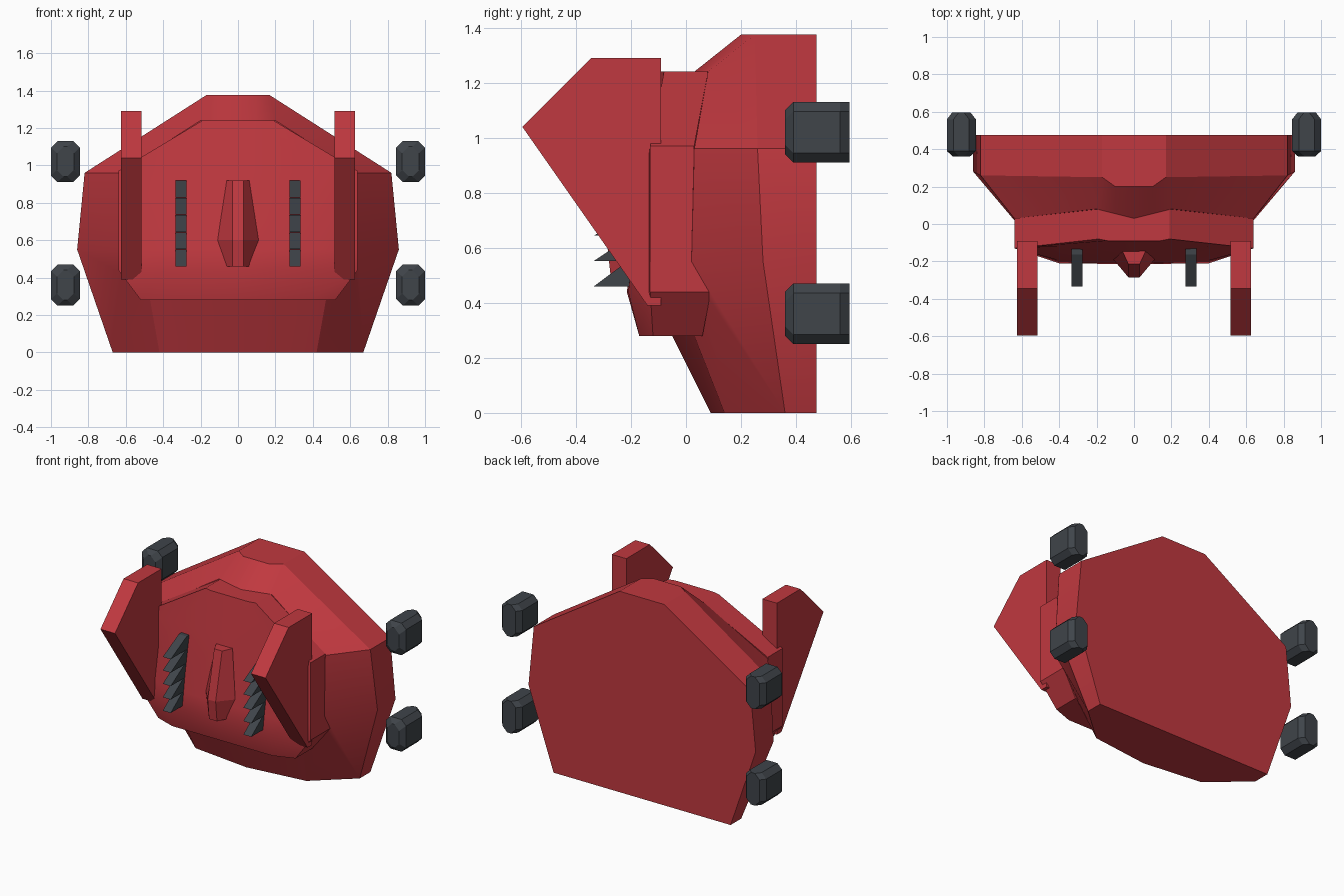
import bpy, bmesh, math

if "Cube" in bpy.data.objects:
    bpy.data.objects.remove(bpy.data.objects["Cube"], do_unlink=True)


def make_material(name, colour):
    mat = bpy.data.materials.new(name)
    mat.use_nodes = True
    mat.diffuse_color = (*colour, 1)
    mat.node_tree.nodes["Principled BSDF"].inputs["Base Color"].default_value = (*colour, 1)
    return mat


red = make_material("red_armour", (.53, .04, .05))
grey = make_material("dark_grey", (.05, .058, .068))


def loft(name, rings, mat, smooth=None):
    """Bridge closed rings of equal length and cap both ends."""
    bm = bmesh.new()
    loops = [[bm.verts.new(p) for p in ring] for ring in rings]
    count = len(loops[0])
    for a, b in zip(loops, loops[1:]):
        for i in range(count):
            j = (i + 1) % count
            bm.faces.new((a[i], a[j], b[j], b[i]))
    bm.faces.new(loops[0])
    bm.faces.new(loops[-1])
    bmesh.ops.recalc_face_normals(bm, faces=bm.faces)
    mesh = bpy.data.meshes.new(name)
    bm.to_mesh(mesh)
    bm.free()
    mesh.materials.append(mat)
    obj = bpy.data.objects.new(name, mesh)
    bpy.context.collection.objects.link(obj)
    if smooth:
        bpy.ops.object.select_all(action='DESELECT')
        obj.select_set(True)
        bpy.context.view_layer.objects.active = obj
        bpy.ops.object.shade_smooth_by_angle(angle=math.radians(smooth))
    return obj


def mirrored(half):
    """Complete a half ring whose first and last points lie on x = 0."""
    return half + [(-x, y, z) for x, y, z in reversed(half[1:-1])]


def extrude_x(name, profile, x, width, mat):
    """Prism with a (y, z) profile, centred on x."""
    rings = [[(x + s * width / 2, y, z) for y, z in profile] for s in (-1, 1)]
    return loft(name, rings, mat)


# Main shell: flat back outline, widest outline, front outline
widest = [(0, .09, 0), (.42, .14, 0), (.67, .36, 0), (.86, .28, .55),
          (.82, .26, .96), (.17, .25, 1.375), (.1, .2, 1.375), (0, .2, 1.375)]
back = [(x, .475, z) for x, y, z in widest]
front = [(0, -.05, .28), (.47, .03, .28), (.62, .08, .42), (.64, .02, .55),
         (.64, .03, .96), (.2, .08, 1.24), (.1, .055, 1.24), (0, .03, 1.24)]
loft("main_shell", [mirrored(r) for r in (back, widest, front)], red, 25)

# Front panel: stacked horizontal sections
sections = {
    .28: [(0, -.17), (.38, -.17), (.52, -.12), (.52, .06), (.3, .06), (0, .06)],
    .44: [(0, -.215), (.4, -.21), (.64, -.13), (.64, .09), (.36, .09), (0, .09)],
    .55: [(0, -.2), (.4, -.195), (.64, -.13), (.64, .02), (.36, .02), (0, .02)],
    .97: [(0, -.14), (.4, -.12), (.64, -.13), (.64, .03), (.36, .03), (0, .03)],
    1.24: [(0, -.09), (.14, -.09), (.19, -.08), (.19, .08), (.1, .055), (0, .03)],
}
loft("front_panel",
     [mirrored([(x, y, z) for x, y in pts]) for z, pts in sections.items()], red, 25)

# Centre ridge: height, ridge depth, base half width, base depth
ridge = [(.92, -.215, .06, -.12), (.6, -.285, .11, -.16), (.46, -.27, .065, -.17)]
loft("centre_ridge",
     [mirrored([(0, tip, z), (.03, tip, z), (w, base - .03, z), (w, base, z), (0, base, z)])
      for z, tip, w, base in ridge], red)

fin_profile = [(-.09, 1.29), (-.345, 1.29), (-.595, 1.04), (-.14, .39), (-.09, .39)]
for side, label in ((1, "left"), (-1, "right")):
    # Upright fins
    extrude_x(label + "_fin", fin_profile, side * .57, .11, red)

    # Stacked louvre teeth
    for i in range(5):
        z = .46 + i * .092
        surface = -.225 + (z - .38) * .14
        tooth = [(-.335, z), (-.12, z), (-.12, z + .09), (surface, z + .09)]
        extrude_x(f"{label}_louvre_{i + 1}", tooth, side * .305, .06, grey)

    # Chamfered pods beside the back
    for height, level in ((1.02, "upper"), (.36, "lower")):
        rings = []
        for y, hx, hz in ((.36, .045, .08), (.39, .077, .11),
                          (.56, .077, .11), (.595, .05, .11)):
            c = .035
            corners = [(hx - c, hz), (hx, hz - c), (hx, c - hz), (hx - c, -hz),
                       (c - hx, -hz), (-hx, c - hz), (-hx, hz - c), (c - hx, hz)]
            rings.append([(side * .923 + x, y, height + z) for x, z in corners])
        loft(f"{label}_{level}_pod", rings, grey)
